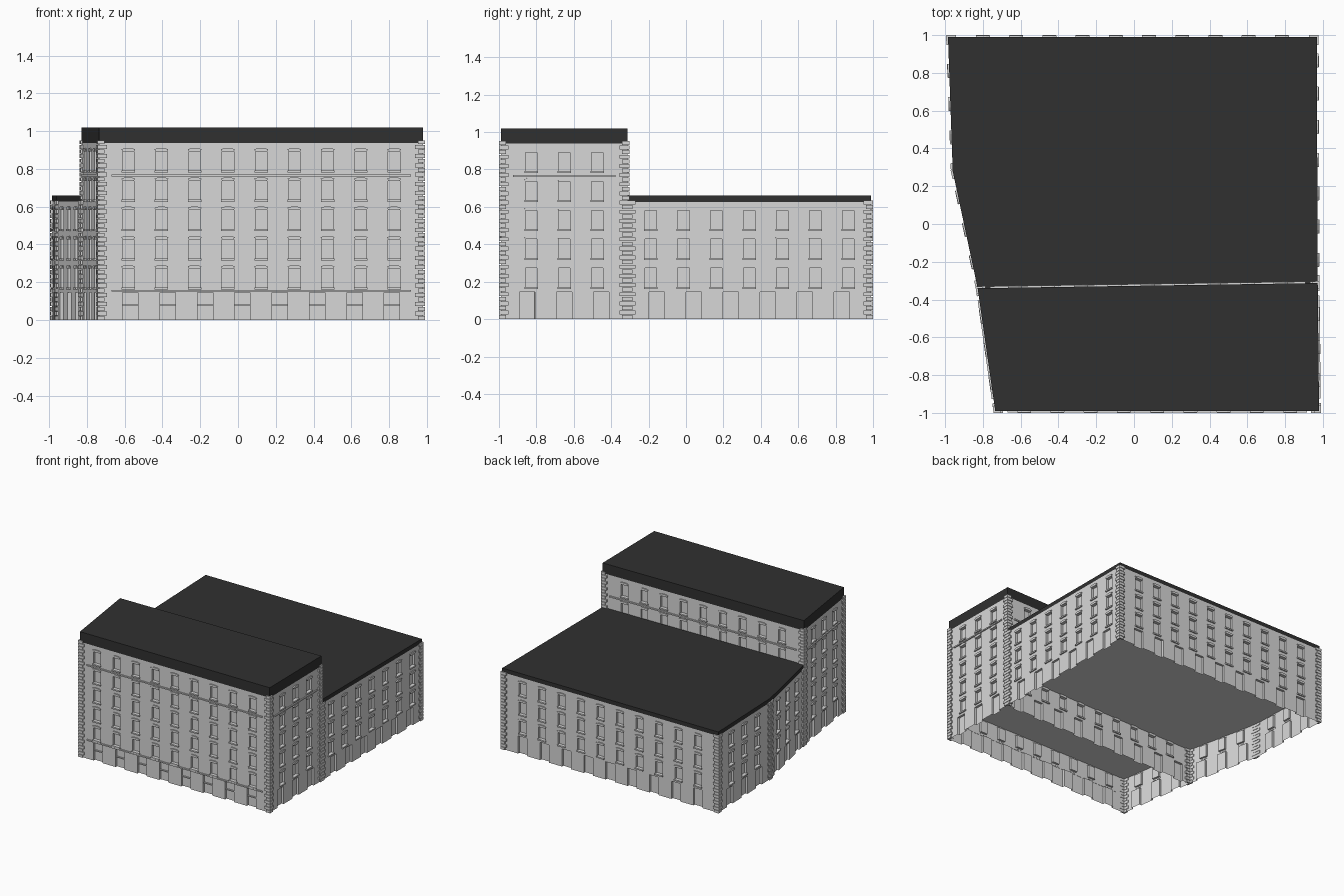
import bpy
import bmesh
from mathutils import Vector

cube = bpy.data.objects.get("Cube")
if cube:
    bpy.data.objects.remove(cube, do_unlink=True)


def material(name, grey):
    mat = bpy.data.materials.new(name)
    mat.use_nodes = True
    colour = (grey, grey, grey, 1)
    mat.diffuse_color = colour
    mat.node_tree.nodes["Principled BSDF"].inputs["Base Color"].default_value = colour
    return mat


STONE = material("pale stone", 0.68)
ROOF = material("dark roofing", 0.03)

FLOOR = 0.155          # storey height
WIN_W, WIN_H, WIN_Z = 0.062, 0.1, 0.172
DOOR_W, DOOR_H = 0.082, 0.145
RECESS = 0.018


def finish(bm, name, mat):
    mesh = bpy.data.meshes.new(name)
    bm.to_mesh(mesh)
    bm.free()
    mesh.materials.append(mat)
    obj = bpy.data.objects.new(name, mesh)
    bpy.context.collection.objects.link(obj)
    return obj


class Side:
    """One straight wall: u runs along it, v goes up, w points outward."""

    def __init__(self, a, b):
        self.a = Vector((*a, 0))
        span = Vector((*b, 0)) - self.a
        self.length = span.length
        self.d = span.normalized()
        self.n = Vector((self.d.y, -self.d.x, 0))

    def at(self, u, v, w=0):
        return self.a + self.d * u + self.n * w + Vector((0, 0, v))

    def spread(self, pitch, divisor):
        count = int(self.length / divisor)
        start = (self.length - pitch * (count - 1)) / 2
        return [start + pitch * i for i in range(count)]

    def windows(self, floors):
        return [(u, WIN_Z + FLOOR * i)
                for u in self.spread(0.176, 0.186) for i in range(floors)]

    def doors(self):
        return self.spread(0.198, 0.2)


def quad(bm, points):
    bm.faces.new([bm.verts.new(p) for p in points])


def prism(bm, side, profile, w0, w1):
    back = [bm.verts.new(side.at(u, v, w0)) for u, v in profile]
    front = [bm.verts.new(side.at(u, v, w1)) for u, v in profile]
    bm.faces.new(front)
    bm.faces.new(back[::-1])
    for i in range(len(profile)):
        j = (i + 1) % len(profile)
        bm.faces.new((back[i], back[j], front[j], front[i]))


def box(bm, side, u0, u1, v0, v1, w0, w1):
    prism(bm, side, [(u0, v0), (u1, v0), (u1, v1), (u0, v1)], w0, w1)


def pierced_wall(bm, side, top, floors):
    """Wall sheet with recessed doors and windows."""
    holes = [(u - WIN_W / 2, u + WIN_W / 2, z, z + WIN_H) for u, z in side.windows(floors)]
    holes += [(u - DOOR_W / 2, u + DOOR_W / 2, 0, DOOR_H) for u in side.doors()]
    us = sorted({0, side.length} | {e for h in holes for e in h[:2]})
    vs = sorted({0, top} | {e for h in holes for e in h[2:]})
    for u0, u1 in zip(us, us[1:]):
        for v0, v1 in zip(vs, vs[1:]):
            u, v = (u0 + u1) / 2, (v0 + v1) / 2
            if not any(h[0] < u < h[1] and h[2] < v < h[3] for h in holes):
                quad(bm, [side.at(u0, v0), side.at(u1, v0), side.at(u1, v1), side.at(u0, v1)])
    for u0, u1, v0, v1 in holes:
        ring = [(u0, v0), (u1, v0), (u1, v1), (u0, v1)]
        quad(bm, [side.at(u, v, -RECESS) for u, v in ring])
        for i, (p, q) in enumerate(zip(ring, ring[1:] + ring[:1])):
            if i == 0 and v0 == 0:
                continue      # doorways stay open at the ground
            quad(bm, [side.at(*p), side.at(*q), side.at(*q, -RECESS), side.at(*p, -RECESS)])


def window_trim(bm, side, floors):
    for u, z in side.windows(floors):
        box(bm, side, u - 0.036, u + 0.036, z - 0.011, z, -0.002, 0.01)
        z += WIN_H
        prism(bm, side, [(u - 0.03, z), (u + 0.03, z), (u + 0.037, z + 0.012),
                         (u + 0.018, z + 0.018), (u - 0.018, z + 0.018),
                         (u - 0.037, z + 0.012)], -0.002, 0.008)


def quoins(bm, side, top):
    pitch = 0.0245
    for i in range(int(top / pitch)):
        width = 0.042 if i % 2 else 0.028
        z = i * pitch
        for u0, u1 in ((-0.009, width), (side.length - width, side.length + 0.009)):
            box(bm, side, u0, u1, z, z + 0.021, -0.003, 0.01)


def slab(bm, outline, z0, z1):
    low = [bm.verts.new((x, y, z0)) for x, y in outline]
    high = [bm.verts.new((x, y, z1)) for x, y in outline]
    bm.faces.new(low[::-1])
    bm.faces.new(high)
    for i in range(len(low)):
        j = (i + 1) % len(low)
        bm.faces.new((low[i], low[j], high[j], high[i]))


def block(name, outline, floors, wall_top, roof_top, bands, skip=()):
    sides = [Side(a, b) for a, b in zip(outline, outline[1:] + outline[:1])]

    # Walls, open underneath, with a ceiling inside
    bm = bmesh.new()
    for i, side in enumerate(sides):
        if i not in skip:
            pierced_wall(bm, side, wall_top, floors)
    quad(bm, [(x, y, 0.29) for x, y in reversed(outline)])
    finish(bm, name + "_walls", STONE)

    # Window sills and heads
    bm = bmesh.new()
    for i, side in enumerate(sides):
        if i not in skip:
            window_trim(bm, side, floors)
    finish(bm, name + "_window_trim", STONE)

    # Corner stones
    bm = bmesh.new()
    for i, side in enumerate(sides):
        if i not in skip:
            quoins(bm, side, wall_top + 0.02)
    finish(bm, name + "_corner_stones", STONE)

    # String courses
    if bands:
        bm = bmesh.new()
        for index, z in bands:
            side = sides[index]
            box(bm, side, 0.065, side.length - 0.065, z - 0.005, z + 0.005, -0.002, 0.009)
        finish(bm, name + "_string_courses", STONE)

    # Flat roof
    bm = bmesh.new()
    slab(bm, outline, wall_top, roof_top)
    finish(bm, name + "_roof", ROOF)
    return sides


tall_outline = [(-0.735, -0.99), (0.98, -0.99), (0.973, -0.313), (-0.828, -0.34)]
low_outline = [(-0.828, -0.34), (0.973, -0.313), (0.968, 0.99), (-0.985, 0.99), (-0.96, 0.28)]

tall_sides = block("tall_block", tall_outline, 5, 0.938, 1.02,
                   [(0, 0.155), (0, 0.765), (1, 0.765), (2, 0.765), (3, 0.765)])
block("low_block", low_outline, 3, 0.627, 0.66, [], skip=(0,))

# Rails across the front doors
bm = bmesh.new()
for u in tall_sides[0].doors():
    box(bm, tall_sides[0], u - DOOR_W / 2, u + DOOR_W / 2, 0.076, 0.084, -RECESS, -0.008)
finish(bm, "front_door_rails", STONE)
